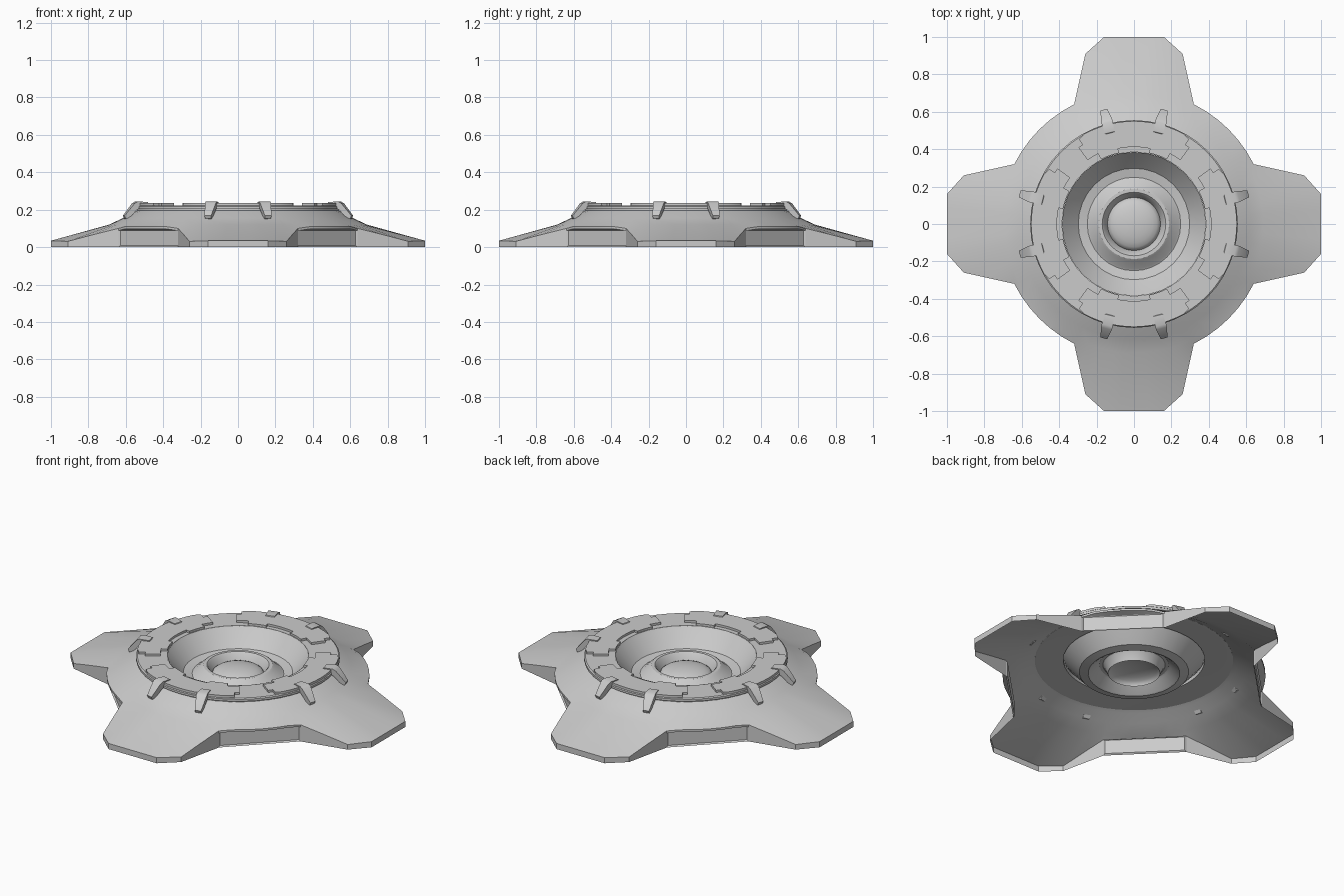
import bpy, bmesh, math
from math import sin, cos, radians, pi, hypot, atan2

if "Cube" in bpy.data.objects:
    bpy.data.objects.remove(bpy.data.objects["Cube"])


def finish(bm, name, angle=30):
    bmesh.ops.remove_doubles(bm, verts=bm.verts, dist=1e-5)
    bmesh.ops.recalc_face_normals(bm, faces=bm.faces)
    me = bpy.data.meshes.new(name)
    bm.to_mesh(me)
    bm.free()
    ob = bpy.data.objects.new(name, me)
    bpy.context.collection.objects.link(ob)
    bpy.ops.object.select_all(action='DESELECT')
    ob.select_set(True)
    bpy.context.view_layer.objects.active = ob
    bpy.ops.object.shade_smooth_by_angle(angle=radians(angle))
    return ob


def loft(bm, rings, skip=lambda i, j: False):
    vs = [[bm.verts.new(p) for p in ring] for ring in rings]
    n = len(vs[0])
    for i in range(len(vs) - 1):
        for j in range(n):
            if not skip(i, j):
                k = (j + 1) % n
                bm.faces.new((vs[i][j], vs[i][k], vs[i + 1][k], vs[i + 1][j]))
    return vs


def lathe(name, profile, n=32, angle=30, cap=False):
    bm = bmesh.new()
    vs = loft(bm, [[(r * cos(2 * pi * j / n), r * sin(2 * pi * j / n), z) for j in range(n)]
                   for r, z in profile])
    if cap:
        bm.faces.new(vs[-1])
    return finish(bm, name, angle)


def spin(x, y, a):
    return x * cos(a) - y * sin(a), x * sin(a) + y * cos(a)


# Four-armed outer shell, open underneath
arm = [(.64, -.32), (.775, -.29), (.91, -.26), (1, -.16), (1, -.08), (1, 0),
       (1, .08), (1, .16), (.91, .26), (.775, .29), (.64, .32)]
corner = atan2(.32, .64)
arc_angles = [corner + (pi / 2 - 2 * corner) * t / 6 for t in range(1, 6)]
quarter = []
for x, y in arm:
    r = hypot(x, y)
    z = .034 if x == 1 else .1 - (r - .7155) * .3
    quarter.append((x, y, z, x, y))
for a in arc_angles:
    d = .96 / (cos(a) + sin(a))        # flat wall behind the curved lip
    quarter.append((.7155 * cos(a), .7155 * sin(a), .11, d * cos(a), d * sin(a)))
m = len(quarter)
rings = [[] for _ in range(7)]
for q in range(4):
    for x, y, z, wx, wy in quarter:
        t = q * pi / 2
        px, py = spin(x, y, t)
        wx, wy = spin(wx, wy, t)
        a = atan2(py, px)
        for k, (r, h) in enumerate([(.53, .2), (.56, .187), (.615, .155), (.69, .12)]):
            rings[k].append((r * cos(a), r * sin(a), h))
        rings[4].append((px, py, z))
        rings[5].append((px, py, z - .012))
        rings[6].append((wx, wy, min(z - .012, .09)))
rings.append([(x, y, 0) for x, y, z in rings[6]])
bm = bmesh.new()
loft(bm, rings, lambda i, j: i == 6 and j % m >= len(arm) - 1)
finish(bm, "outer_shell", 25)

# Recessed panels between the arms
for q in range(4):
    bm = bmesh.new()
    a, b = spin(.64, .32, q * pi / 2), spin(.32, .64, q * pi / 2)
    f = bm.faces.new([bm.verts.new((*p, z)) for p, z in
                      ((b, .0), (b, .098), (a, .098), (a, .0))])
    f.normal_update()
    if f.normal.x * (a[0] + b[0]) + f.normal.y * (a[1] + b[1]) < 0:
        f.normal_flip()
    bmesh.ops.inset_individual(bm, faces=[f], thickness=.011, depth=-.008)
    finish(bm, f"side_panel_{q + 1}")

# Collar around the bowl
lathe("collar_ring", [(.385, .2), (.53, .195), (.54, .195), (.54, .205), (.555, .205),
                      (.555, .218), (.548, .223), (.385, .223), (.385, .2)], 48)

# Bowl wall, floor and raised socket
lathe("bowl", [(.385, .223), (.375, .21), (.298, .125), (.25, .115), (.24, .12),
               (.197, .162), (.188, .168), (.17, .168), (.162, .16), (.142, .115)], 32, 25)

# Centre dome
lathe("centre_dome", [(.142, .115)] + [(.142 * cos(radians(t)), .115 + .045 * sin(radians(t)))
                                       for t in (15, 30, 45, 60, 75, 86)], 32, 50, cap=True)

# Stepped top plates, one per arm
half = [(0, 12, .412), (12, 27, .388), (27, 36, .422)]
for q in range(4):
    pts = []
    for a0, a1, r in [(-b, -a, r) for a, b, r in reversed(half)] + half:
        pts += [(a0 + (a1 - a0) * t / 3, r) for t in range(4)]
    pts += [(36, .505), (33, .505), (33, .54), (29, .55)]
    pts += [(29 - 58 * t / 12, .55) for t in range(1, 13)]
    pts += [(-33, .54), (-33, .505), (-36, .505)]
    bm = bmesh.new()
    vs = [bm.verts.new((r * cos(radians(a + 90 * q)), r * sin(radians(a + 90 * q)), .222))
          for a, r in pts]
    bmesh.ops.remove_doubles(bm, verts=vs, dist=1e-5)
    f = bm.faces.new([v for v in vs if v.is_valid])
    ext = bmesh.ops.extrude_face_region(bm, geom=[f])
    for v in ext['geom']:
        if isinstance(v, bmesh.types.BMVert):
            v.co.z = .236
    finish(bm, f"top_plate_{q + 1}")

# Tapered clips gripping the collar
clip = [(.5, .23, .027), (.505, .241, .025), (.56, .244, .03), (.578, .235, .03),
        (.632, .168, .018), (.625, .152, .017), (.61, .15, .018), (.565, .2, .027)]
for q in range(4):
    for s in (-1, 1):
        t = q * pi / 2 + s * radians(14.8)
        bm = bmesh.new()
        sides = [[bm.verts.new((*spin(r, k * w, t), z)) for r, z, w in clip] for k in (-1, 1)]
        n = len(clip)
        for j in range(n):
            k = (j + 1) % n
            bm.faces.new((sides[0][j], sides[0][k], sides[1][k], sides[1][j]))
        for side in sides:
            bm.faces.new(side)
        finish(bm, f"clip_{q + 1}_{'left' if s > 0 else 'right'}")
